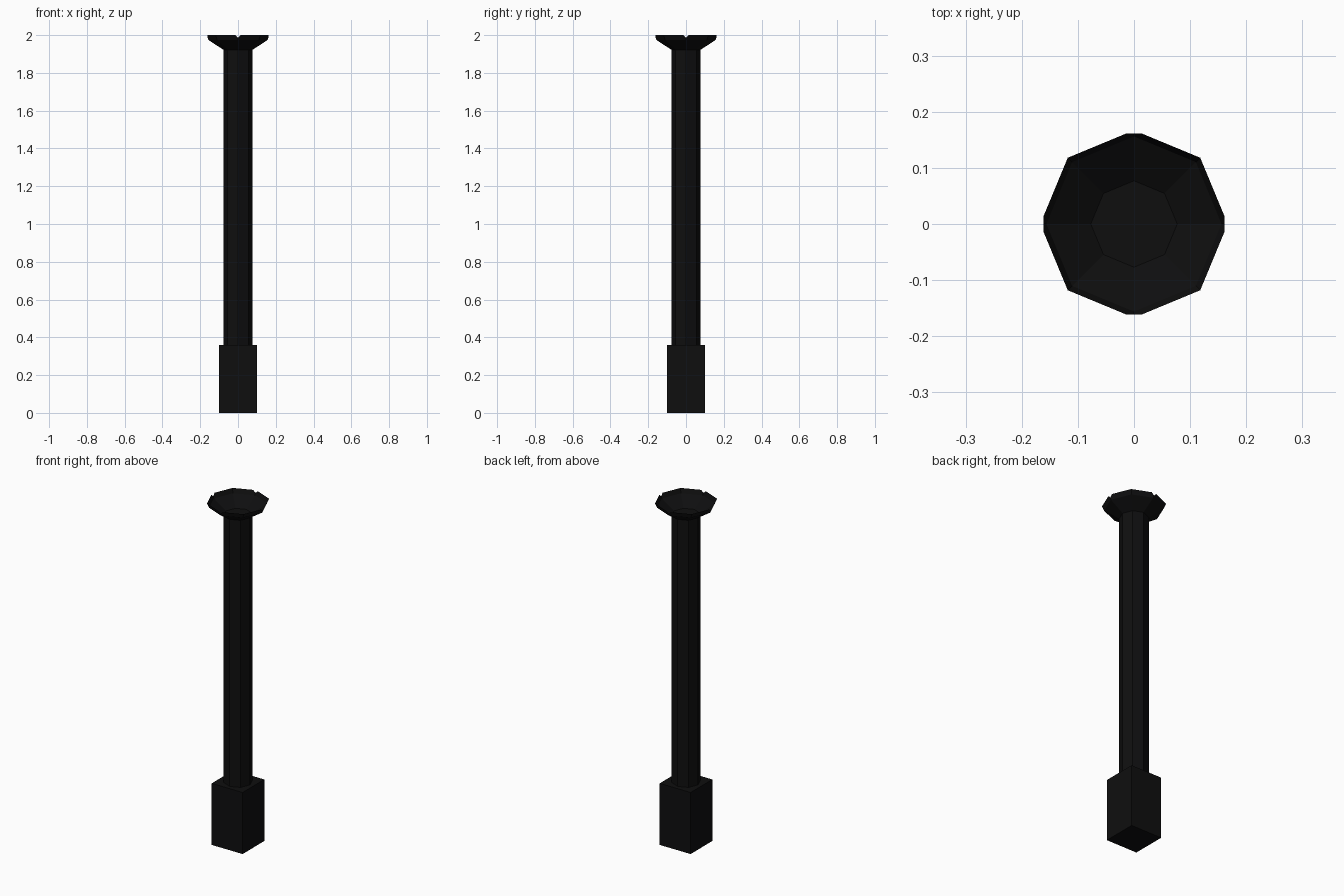
import bpy, bmesh, math
from mathutils import Vector

if "Cube" in bpy.data.objects:
    bpy.data.objects.remove(bpy.data.objects["Cube"])

black = bpy.data.materials.new("soft_black")
black.diffuse_color = (0.0045, 0.0045, 0.0047, 1)
black.use_nodes = True
black.node_tree.nodes["Principled BSDF"].inputs["Base Color"].default_value = black.diffuse_color


def finish(bm, name):
    me = bpy.data.meshes.new(name)
    bm.to_mesh(me)
    bm.free()
    me.materials.append(black)
    ob = bpy.data.objects.new(name, me)
    bpy.context.collection.objects.link(ob)
    return ob


def lathe8(profile, cap):
    """Eight-sided turned surface with corners on the axes."""
    bm = bmesh.new()
    rings = [[bm.verts.new((r * math.cos(i * math.pi / 4), r * math.sin(i * math.pi / 4), z))
              for i in range(8)] for r, z in profile]
    for a, b in zip(rings, rings[1:]):
        for i in range(8):
            j = (i + 1) % 8
            bm.faces.new((a[i], a[j], b[j], b[i]))
    if cap:
        bm.faces.new(rings[0][::-1])
        bm.faces.new(rings[-1])
    return bm


# Square foot block
bm = bmesh.new()
bmesh.ops.create_cube(bm, size=1)
for v in bm.verts:
    v.co = Vector((v.co.x * 0.2, v.co.y * 0.2, (v.co.z + 0.5) * 0.36))
finish(bm, "base_block")

# Octagonal shaft, its top closing the bottom of the bowl
finish(lathe8([(0.077, 0.36), (0.077, 1.922)], True), "shaft")

# Thin flared bowl with a steeper lip, corners trimmed square on the axes
bm = lathe8([(0.077, 1.922), (0.156, 1.974), (0.167, 2.0)], False)
for d in ((1, 0, 0), (-1, 0, 0), (0, 1, 0), (0, -1, 0)):
    n = Vector(d)
    bmesh.ops.bisect_plane(bm, geom=bm.verts[:] + bm.edges[:] + bm.faces[:],
                           plane_co=n * 0.161, plane_no=n, clear_outer=True)
finish(bm, "flared_bowl")
